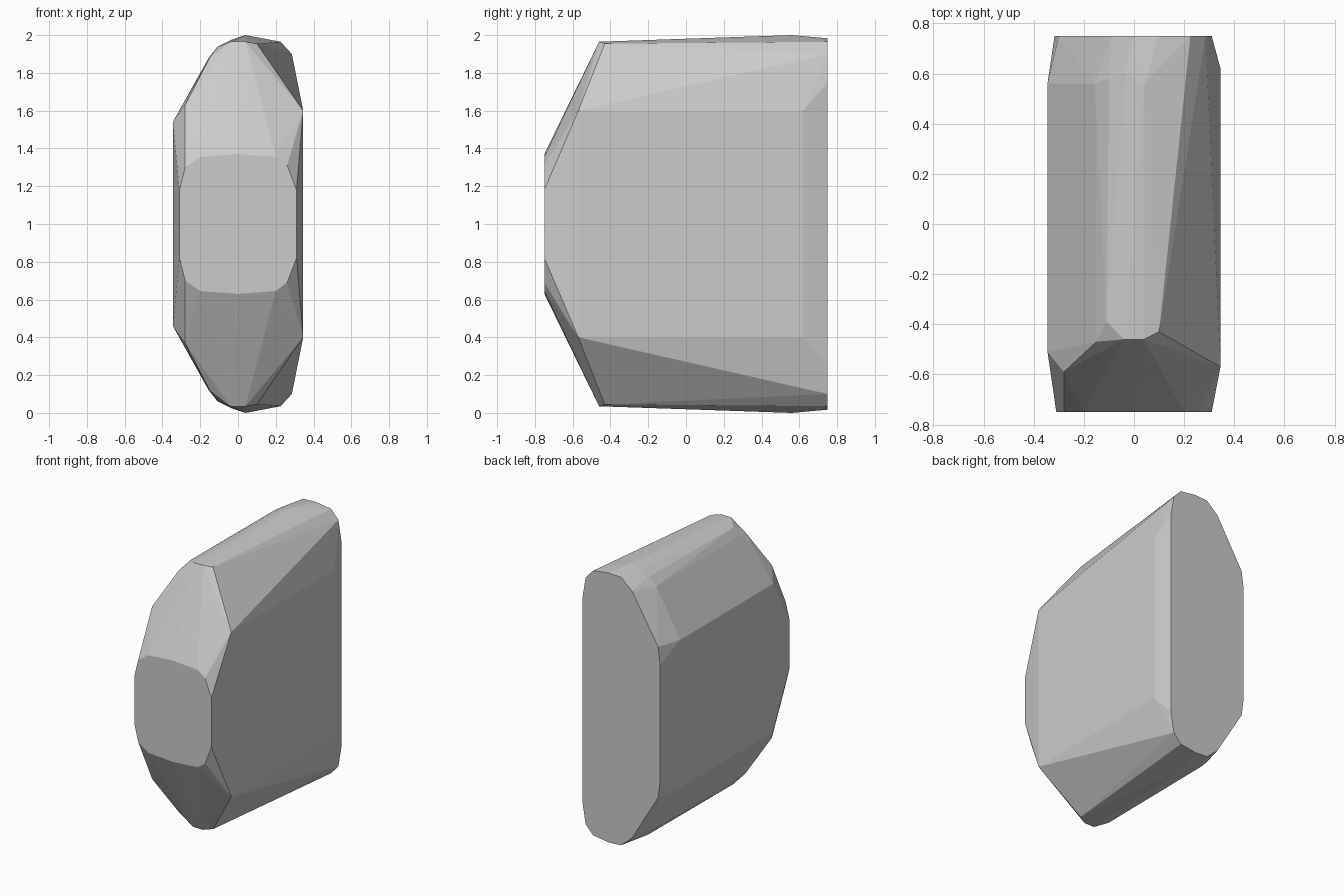
import bpy, bmesh

if "Cube" in bpy.data.objects:
    bpy.data.objects.remove(bpy.data.objects["Cube"])

# Upper-half outlines; the lower half is their mirror image about z = 1
front_face = [(-0.31, 1.18), (-0.28, 1.30), (-0.2, 1.355), (0, 1.37),
              (0.2, 1.355), (0.26, 1.31), (0.31, 1.18)]
back_face = [(0.31, 1.75), (0.285, 1.9), (0.225, 1.965), (0.1, 1.983),
             (0.0, 1.978), (-0.09, 1.90), (-0.30, 1.55), (-0.317, 1.42)]
points = [(x, -0.75, z) for x, z in front_face]
points += [(x, 0.75, z) for x, z in back_face]
# Front shoulder of the body
points += [(0.345, -0.57, 1.60), (0.1, -0.43, 1.955), (0.04, -0.46, 1.965),
           (-0.04, -0.46, 1.965), (-0.11, -0.39, 1.937), (-0.15, -0.47, 1.88),
           (-0.28, -0.59, 1.63), (-0.345, -0.51, 1.54)]
# Rear shoulder of the body
points += [(0.345, 0.62, 1.60), (0.04, 0.56, 2.0), (-0.035, 0.6, 1.975),
           (-0.1, 0.58, 1.938), (-0.155, 0.56, 1.88), (-0.345, 0.56, 1.54)]

# Faceted convex block
bm = bmesh.new()
for x, y, z in points:
    bm.verts.new((x, y, z))
    bm.verts.new((x, y, 2 - z))
hull = bmesh.ops.convex_hull(bm, input=bm.verts)
loose = [v for v in bm.verts if not v.link_faces]
bmesh.ops.delete(bm, geom=loose, context='VERTS')
bmesh.ops.dissolve_limit(bm, angle_limit=0.01, verts=bm.verts, edges=bm.edges)
bmesh.ops.recalc_face_normals(bm, faces=bm.faces)
mesh = bpy.data.meshes.new("faceted_block")
bm.to_mesh(mesh)
bm.free()
block = bpy.data.objects.new("faceted_block", mesh)
bpy.context.collection.objects.link(block)
